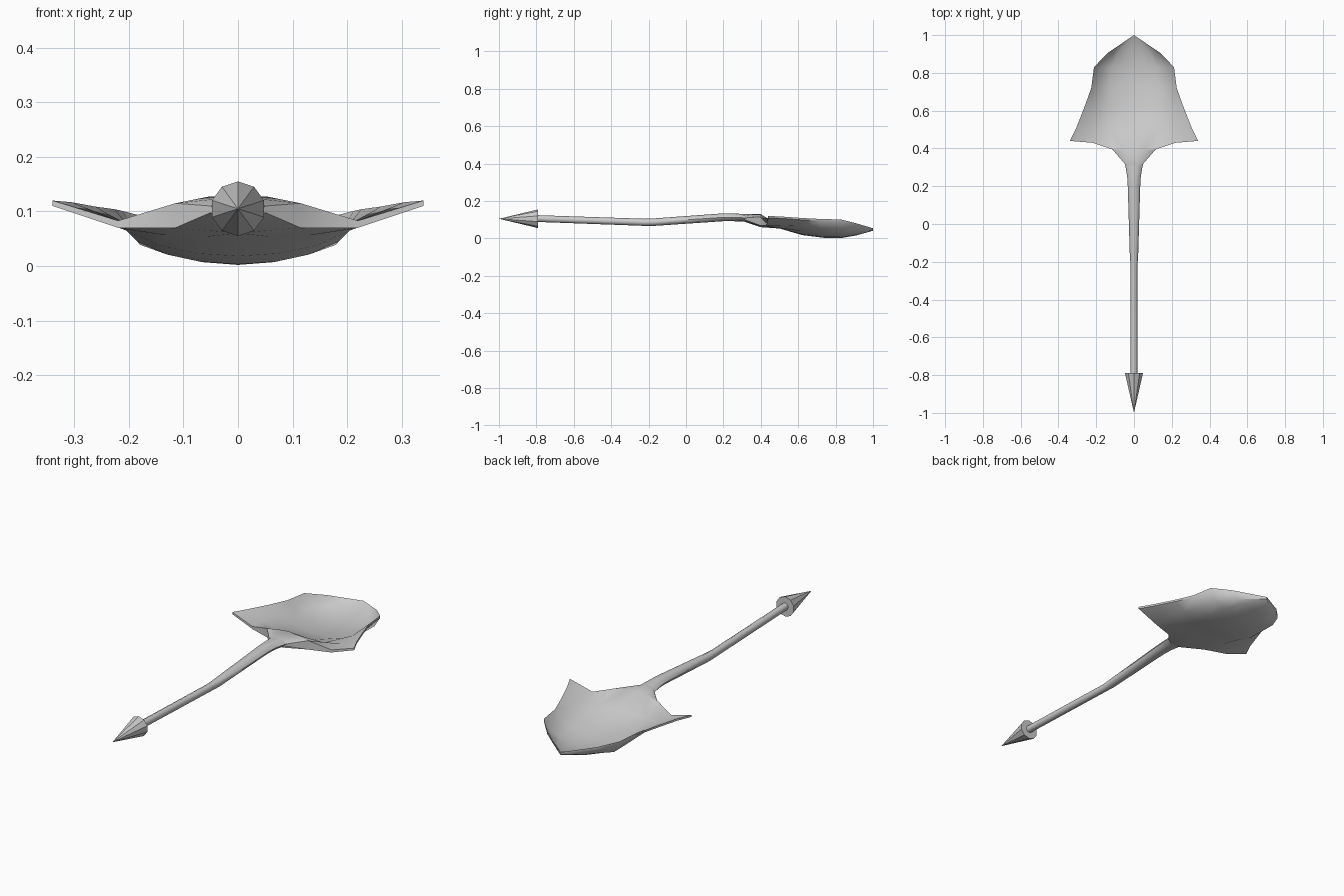
import bpy, bmesh, math

if "Cube" in bpy.data.objects:
    bpy.data.objects.remove(bpy.data.objects["Cube"])


def finish(name, bm, angle):
    bmesh.ops.remove_doubles(bm, verts=bm.verts[:], dist=0.0005)
    bmesh.ops.recalc_face_normals(bm, faces=bm.faces[:])
    me = bpy.data.meshes.new(name)
    bm.to_mesh(me)
    bm.free()
    ob = bpy.data.objects.new(name, me)
    bpy.context.collection.objects.link(ob)
    bpy.ops.object.select_all(action='DESELECT')
    ob.select_set(True)
    bpy.context.view_layer.objects.active = ob
    if angle:
        bpy.ops.object.shade_smooth_by_angle(angle=math.radians(angle))
    return ob


def tube(name, stations, sides, angle):
    """Loft rings along y; each station is (y, z, half width, half height)."""
    bm = bmesh.new()
    rings = []
    for y, z, rx, rz in stations:
        rings.append([bm.verts.new((rx * math.sin(2 * math.pi * i / sides), y,
                                    z + rz * math.cos(2 * math.pi * i / sides)))
                      for i in range(sides)])
    for a, b in zip(rings, rings[1:]):
        for i in range(sides):
            j = (i + 1) % sides
            bm.faces.new((a[i], a[j], b[j], b[i]))
    bm.faces.new(rings[0])
    bm.faces.new(rings[-1])
    return finish(name, bm, angle)


# Slightly bowed handle, widening to the socket
tube("handle", [(-0.82, 0.107, 0.018, 0.018), (-0.22, 0.086, 0.018, 0.019),
                (-0.17, 0.087, 0.022, 0.020), (0.20, 0.113, 0.033, 0.021),
                (0.25, 0.113, 0.036, 0.021), (0.31, 0.110, 0.046, 0.020),
                (0.35, 0.107, 0.060, 0.020)], 8, 50)

# Pointed end spike
tube("end_spike", [(-1.0, 0.105, 0.0002, 0.0002), (-0.79, 0.105, 0.05, 0.05)], 10, 0)

# Blade: half rows from centre line to rim, (x, y, top z)
rows = [
    [(0, .31, .130), (.03, .31, .124), (.05, .32, .110)],
    [(0, .40, .130), (.055, .395, .127), (.115, .395, .115), (.22, .43, .083), (.34, .44, .120)],
    [(0, .50, .066), (.065, .50, .066), (.13, .50, .069), (.215, .51, .082), (.305, .51, .117)],
    [(0, .62, .031), (.075, .62, .036), (.145, .62, .051), (.205, .62, .078), (.262, .62, .109)],
    [(0, .74, .016), (.07, .74, .021), (.13, .73, .034), (.185, .72, .058), (.226, .72, .104)],
    [(0, .83, .015), (.065, .83, .020), (.12, .83, .032), (.18, .83, .052), (.212, .83, .101)],
    [(0, .91, .029), (.04, .91, .032), (.08, .91, .041), (.11, .91, .055), (.14, .905, .082)],
    [(0, 1.0, .054)] * 5,
]
# Thicker where the socket runs into the back edge
thick = {0: [.040, .034, .012], 1: [.070, .062, .045, .013, .010]}


def thickness(r, c):
    return thick[r][c] if r in thick else (.013 if c < 4 else .010)


bm = bmesh.new()


def face(pts):
    out = []
    for p in pts:
        if p not in out:
            out.append(p)
    if len(out) > 2:
        bm.faces.new([bm.verts.new(p) for p in out])


def point(r, c, s, low):
    x, y, z = rows[r][c]
    return (s * x, y, round(z - low * thickness(r, c), 4))


for s in (1, -1):
    for r in range(len(rows) - 1):
        n = len(rows[r])
        for c in range(n - 1):
            for low in (0, 1):
                face([point(r, c, s, low), point(r, c + 1, s, low),
                      point(r + 1, c + 1, s, low), point(r + 1, c, s, low)])
    # Rim band round the outline
    outline = [(0, 0), (0, 1), (0, 2), (1, 2), (1, 3)] + [(r, 4) for r in range(1, 8)]
    for a, b in zip(outline, outline[1:]):
        face([point(*a, s, 0), point(*b, s, 0), point(*b, s, 1), point(*a, s, 1)])
finish("blade", bm, 40)
